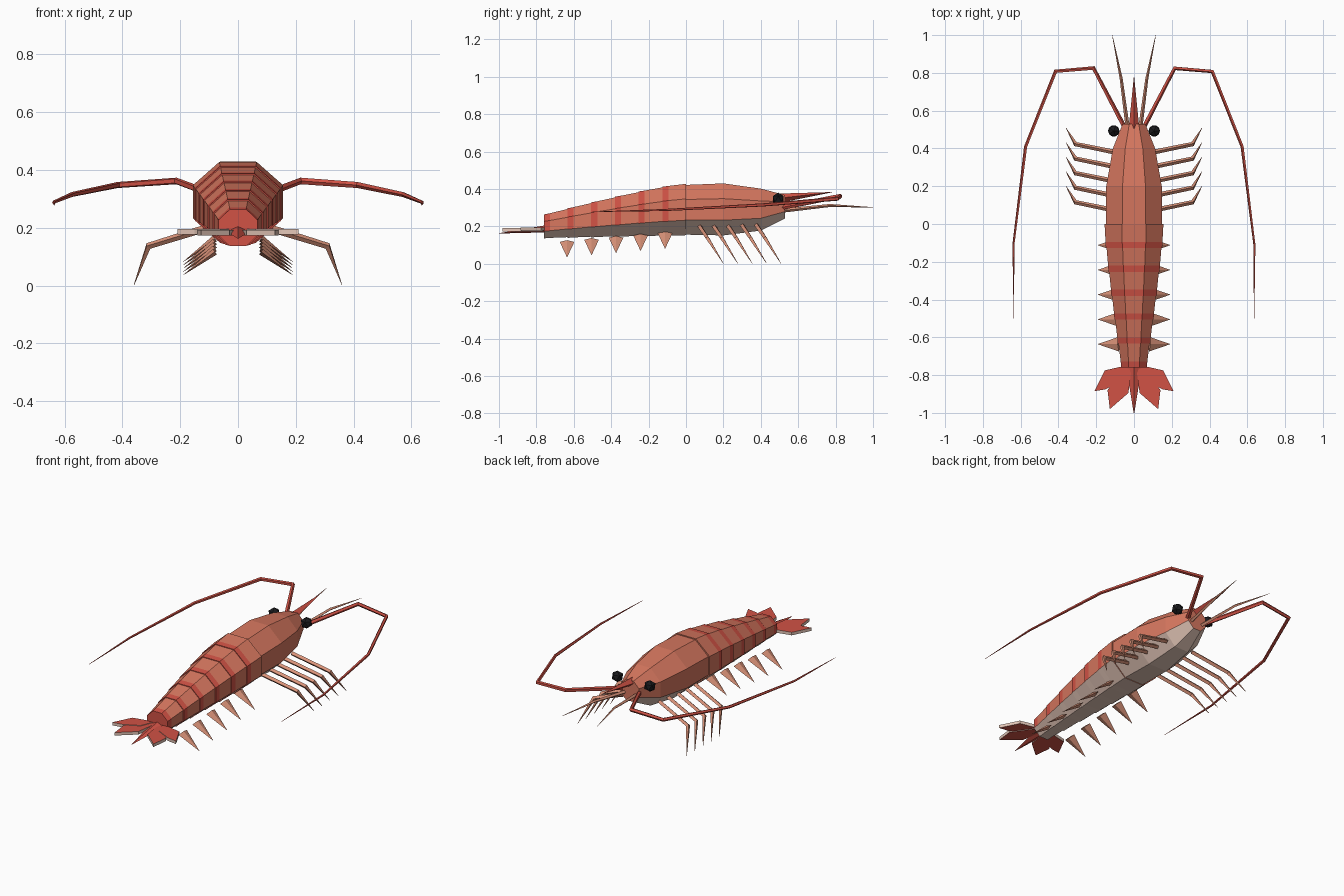
import bpy, bmesh, math
from mathutils import Vector

if "Cube" in bpy.data.objects:
    bpy.data.objects.remove(bpy.data.objects["Cube"])


def material(name, rgb):
    m = bpy.data.materials.new(name)
    m.diffuse_color = (*rgb, 1)
    m.use_nodes = True
    m.node_tree.nodes["Principled BSDF"].inputs["Base Color"].default_value = m.diffuse_color
    return m


SHELL = material("shell orange", (0.68, 0.185, 0.115))
RED = material("band red", (0.64, 0.085, 0.06))
LIMB = material("limb salmon", (0.70, 0.29, 0.19))
CREAM = material("belly cream", (0.78, 0.57, 0.48))
BLACK = material("eye black", (0.01, 0.01, 0.012))


def finish(name, bm, mats, rule=None):
    bmesh.ops.recalc_face_normals(bm, faces=bm.faces)
    bm.normal_update()
    if rule:
        for f in bm.faces:
            f.material_index = rule(f)
    me = bpy.data.meshes.new(name)
    bm.to_mesh(me)
    bm.free()
    for m in mats:
        me.materials.append(m)
    ob = bpy.data.objects.new(name, me)
    bpy.context.collection.objects.link(ob)
    return ob


def skin(bm, rings):
    """Join rings of vertices into a closed, capped skin."""
    vs = [[bm.verts.new(p) for p in r] for r in rings]
    n = len(vs[0])
    for a, b in zip(vs, vs[1:]):
        for i in range(n):
            bm.faces.new((a[i], a[(i + 1) % n], b[(i + 1) % n], b[i]))
    bm.faces.new(vs[0])
    bm.faces.new(vs[-1])


def octagon(y, hw, bottom, top):
    """Flat-topped eight-sided body section."""
    c, h = (top + bottom) / 2, (top - bottom) / 2
    k = 1 / math.cos(math.pi / 8)
    return [(hw * k * math.cos(a), y, c + h * k * math.sin(a))
            for a in (math.pi / 8 + i * math.pi / 4 for i in range(8))]


def tube(name, pts, radii, mat, sides=4, squash=1.0):
    """Tapered faceted limb along a path."""
    pts = [Vector(p) for p in pts]
    rings = []
    for i, (p, r) in enumerate(zip(pts, radii)):
        d = Vector((0, 0, 0))
        if i > 0:
            d += (p - pts[i - 1]).normalized()
        if i < len(pts) - 1:
            d += (pts[i + 1] - p).normalized()
        d.normalize()
        u = d.cross(Vector((0, 0, 1))).normalized()
        v = u.cross(d)
        rings.append([p + u * r * math.cos(a) + v * r * squash * math.sin(a)
                      for a in (2 * math.pi * k / sides for k in range(sides))])
    bm = bmesh.new()
    skin(bm, rings)
    return finish(name, bm, [mat])


def plate(name, outline, z, thick, mats):
    """Flat lobe with red faces and cream rim."""
    bm = bmesh.new()
    skin(bm, [[(x, y, z - thick) for x, y in outline],
              [(x, y, z) for x, y in outline]])
    return finish(name, bm, mats, lambda f: 0 if abs(f.normal.z) > 0.5 else 1)


# Carapace: orange above, cream below
bm = bmesh.new()
skin(bm, [octagon(0.0, 0.147, 0.156, 0.422), octagon(0.2, 0.147, 0.152, 0.43),
          octagon(0.4, 0.112, 0.178, 0.402), octagon(0.53, 0.06, 0.243, 0.368)])
finish("carapace", bm, [SHELL, CREAM], lambda f: 1 if f.normal.z < -0.3 else 0)

# Abdomen: six overlapping segments, each with a red rear band
LENGTH, COUNT = 0.76, 6
STEP = LENGTH / COUNT


def section(y, grow):
    t = (-y / LENGTH) ** 1.2
    return octagon(y, 0.156 - 0.092 * t + grow, 0.153 - 0.013 * t - grow,
                   0.428 - 0.168 * t + grow)


def segment_colour(f):
    if f.normal.z < -0.3:
        return 2
    c = f.calc_center_median()
    in_band = (-c.y % STEP) > 0.09
    return 1 if in_band or c.y < -LENGTH + 0.01 else 0


bm = bmesh.new()
for i in range(COUNT):
    y = -i * STEP
    skin(bm, [section(y, 0), section(y - 0.094, 0.002), section(y - STEP, 0.004)])
finish("abdomen_segments", bm, [SHELL, RED, CREAM], segment_colour)

# Rostrum spike and telson
tube("rostrum", [(0, 0.49, 0.35), (0, 0.78, 0.383)], [0.03, 0.001], RED, 4, 0.85)
tube("telson", [(0, -0.75, 0.187), (0, -1.0, 0.163)], [0.042, 0.002], RED, 4, 0.45)

OUTER = [(0.03, -0.755), (0.075, -0.757), (0.155, -0.775), (0.21, -0.885),
         (0.15, -0.875), (0.06, -0.83)]
INNER = [(0.012, -0.765), (0.06, -0.765), (0.14, -0.88), (0.128, -0.98), (0.03, -0.895)]

for side, s in (("right", 1), ("left", -1)):
    # Tail fan
    for part, outline, z in (("outer", OUTER, 0.195), ("inner", INNER, 0.192)):
        plate(f"tail_fan_{part}_{side}", [(s * x, y) for x, y in outline],
              z, 0.018, [RED, CREAM])

    # Eye
    bm = bmesh.new()
    bmesh.ops.create_icosphere(bm, subdivisions=1, radius=0.034)
    bmesh.ops.translate(bm, verts=bm.verts, vec=(s * 0.107, 0.493, 0.347))
    finish(f"eye_{side}", bm, [BLACK])

    # Long swept-back antenna
    path = [(0.05, 0.51, 0.30), (0.215, 0.825, 0.362), (0.415, 0.808, 0.348),
            (0.573, 0.41, 0.315), (0.638, -0.11, 0.288), (0.636, -0.5, 0.278)]
    tube(f"antenna_{side}", [(s * x, y, z) for x, y, z in path],
         [0.013, 0.012, 0.011, 0.009, 0.006, 0.001], RED, 5)

    # Short antennule
    path = [(0.035, 0.52, 0.285), (0.068, 0.77, 0.312), (0.115, 1.0, 0.302)]
    tube(f"antennule_{side}", [(s * x, y, z) for x, y, z in path],
         [0.011, 0.008, 0.001], LIMB)

    for i in range(5):
        # Walking leg
        y = 0.07 + 0.077 * i
        tube(f"walking_leg_{side}_{i + 1}",
             [(s * 0.09, y, 0.205), (s * 0.31, y + 0.045, 0.137), (s * 0.36, y + 0.13, 0.002)],
             [0.013, 0.012, 0.001], LIMB)

        # Swimmeret paddle
        y, z = -0.112 - 0.131 * i, 0.163 - 0.0115 * i
        tube(f"swimmeret_{side}_{i + 1}",
             [(s * 0.08, y, z), (s * 0.19, y, z - 0.081)],
             [0.039, 0.001], LIMB, 4, 0.3)
